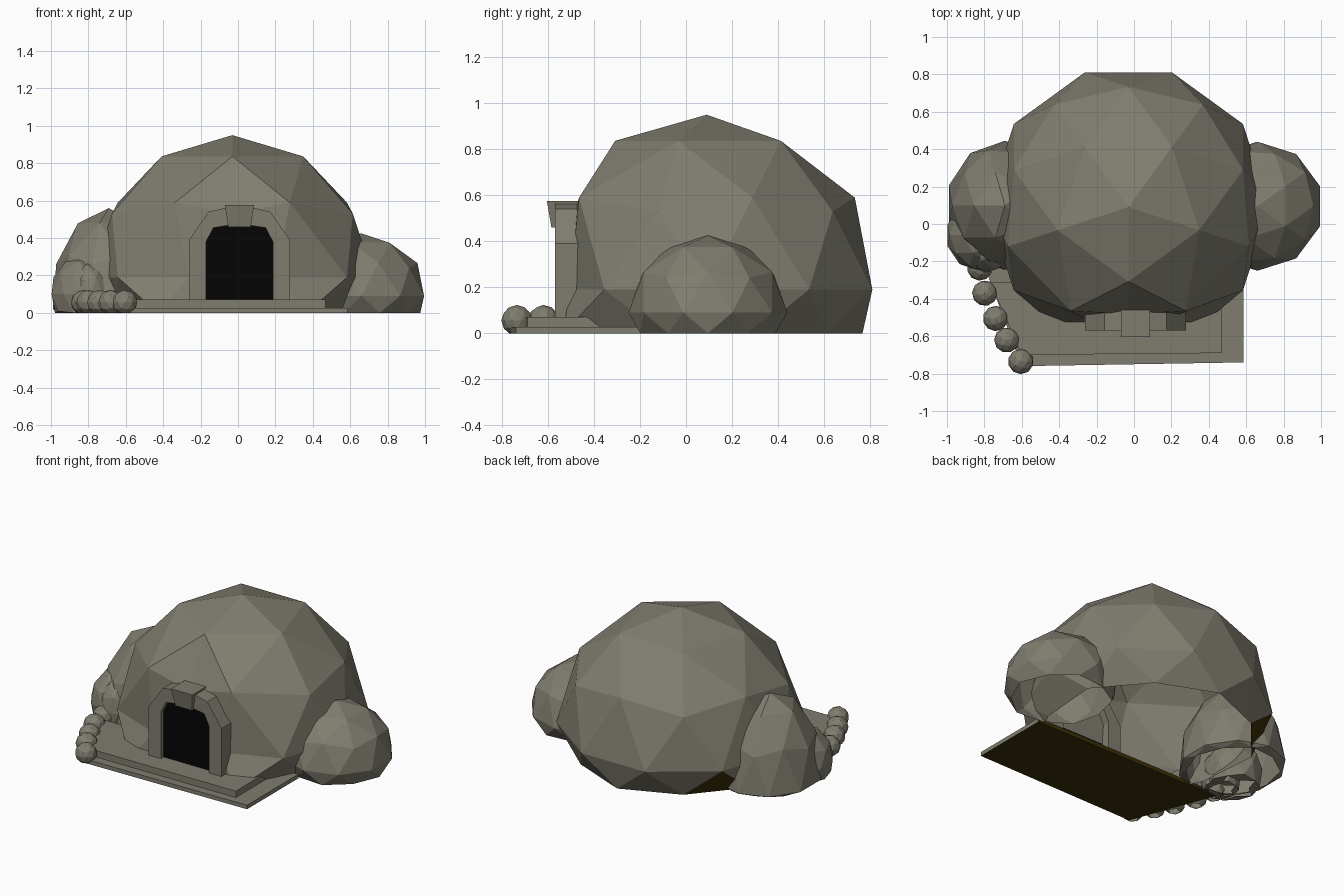
import bpy, bmesh, math
from mathutils import Matrix

if "Cube" in bpy.data.objects:
    bpy.data.objects.remove(bpy.data.objects["Cube"])


def material(name, rgb):
    m = bpy.data.materials.new(name)
    m.diffuse_color = (*rgb, 1)
    m.use_nodes = True
    m.node_tree.nodes["Principled BSDF"].inputs["Base Color"].default_value = m.diffuse_color
    return m


STONE = material("grey stone", (0.215, 0.205, 0.16))
BLACK = material("dark doorway", (0.0015, 0.0015, 0.0015))
BROWN = material("dark earth", (0.045, 0.028, 0.002))


def finish(bm, name, mats):
    mesh = bpy.data.meshes.new(name)
    bm.to_mesh(mesh)
    bm.free()
    for m in mats:
        mesh.materials.append(m)
    ob = bpy.data.objects.new(name, mesh)
    bpy.context.collection.objects.link(ob)
    return ob


def boulder(name, centre, size, turn=180, shape=None, brown=None):
    """Faceted boulder flattened onto the ground, open underneath."""
    bm = bmesh.new()
    bmesh.ops.create_icosphere(bm, subdivisions=2, radius=1)
    bm.transform(Matrix.Translation(centre) @ Matrix.Diagonal((*size, 1))
                 @ Matrix.Rotation(math.radians(turn), 4, 'Z'))
    for v in bm.verts:
        v.co.z = max(v.co.z, 0)
        if shape:
            shape(v.co)
    flat = [f for f in bm.faces if all(v.co.z < 1e-5 for v in f.verts)]
    bmesh.ops.delete(bm, geom=flat, context='FACES')
    bm.normal_update()
    if brown:
        for f in bm.faces:
            if brown(f.calc_center_median()):
                f.material_index = 1
    return finish(bm, name, [STONE, BROWN] if brown else [STONE])


def prism(name, outline, lo, hi, place, mats, rule=None):
    """Extrude a 2D outline from lo to hi; place(u, v, w) maps to xyz."""
    bm = bmesh.new()
    a = [bm.verts.new(place(u, v, lo)) for u, v in outline]
    b = [bm.verts.new(place(u, v, hi)) for u, v in outline]
    bm.faces.new(a)
    bm.faces.new(b)
    for i in range(len(a)):
        j = (i + 1) % len(a)
        bm.faces.new((a[i], a[j], b[j], b[i]))
    bmesh.ops.recalc_face_normals(bm, faces=bm.faces)
    if rule:
        for f in bm.faces:
            f.material_index = 1 if rule(f.normal) else 0
    return finish(bm, name, mats)


# Main dome, with its front pressed flat behind the doorway
CX, CY = -0.03, 0.09


def press_front(co):
    if co.y < -0.4:
        if co.z > 0.55:
            co.x = CX + (co.x - CX) * 0.81
            co.y = -0.465
        elif co.z > 0.4:
            co.y = -0.48
        elif co.z > 0.1:
            co.y = -0.505
        else:
            co.y = -0.535


def earth_patch(c):
    a = math.degrees(math.atan2(c.y - CY, c.x - CX))
    return c.z < 0.1 and 138 < a < 152


boulder("dome", (CX, CY, 0.19), (0.757, 0.757, 0.76), -90, press_front, earth_patch)

# Side boulders
boulder("right_boulder", (0.66, 0.095, 0.09), (0.352, 0.345, 0.335))
boulder("left_boulder", (-0.69, 0.1, 0.02), (0.315, 0.345, 0.54))
boulder("left_small_boulder", (-0.83, -0.06, 0.1), (0.175, 0.19, 0.205))
boulder("left_low_boulder", (-0.79, -0.13, 0.09), (0.12, 0.13, 0.19))

# Row of border stones
for i, (x, y) in enumerate([(-0.605, -0.735), (-0.68, -0.62), (-0.74, -0.505),
                            (-0.798, -0.37), (-0.825, -0.235)]):
    boulder(f"border_stone_{i + 1}", (x, y, 0.055), (0.068, 0.068, 0.068), 17 * i)


# Two-step terrace, wider towards the back
def flat(u, v, w):
    return (u, v, w)


def under(n):
    return n.z < -0.5 or n.y > 0.5


prism("lower_step", [(0.585, -0.74), (0.585, -0.2), (-0.81, -0.2), (-0.6, -0.76)],
      0, 0.027, flat, [STONE, BROWN], under)
prism("upper_step", [(0.467, -0.69), (0.467, -0.33), (-0.77, -0.31), (-0.6, -0.70)],
      0.02, 0.07, flat, [STONE])


# Door surround, keystone and dark opening
def upright(u, v, w):
    return (u + 0.008, w, v)


def mirrored(half):
    return half + [(-x, z) for x, z in reversed(half)]


outer = mirrored([(0.27, 0.07), (0.27, 0.39), (0.165, 0.54), (0.07, 0.563)])
inner = mirrored([(0.178, 0.07), (0.178, 0.38), (0.14, 0.455), (0.06, 0.467)])
prism("door_frame", outer + inner[::-1], -0.57, -0.44, upright, [STONE])
prism("door_opening", mirrored([(0.18, 0.065), (0.18, 0.385), (0.142, 0.46), (0.05, 0.472)]),
      -0.54, -0.50, upright, [BLACK])

key = prism("keystone", [(0.078, 0.576), (0.06, 0.46), (-0.06, 0.46), (-0.078, 0.576)],
            -0.605, -0.46, upright, [STONE])
for v in key.data.vertices:
    if v.co.z < 0.5 and v.co.y < -0.55:
        v.co.y = -0.585
